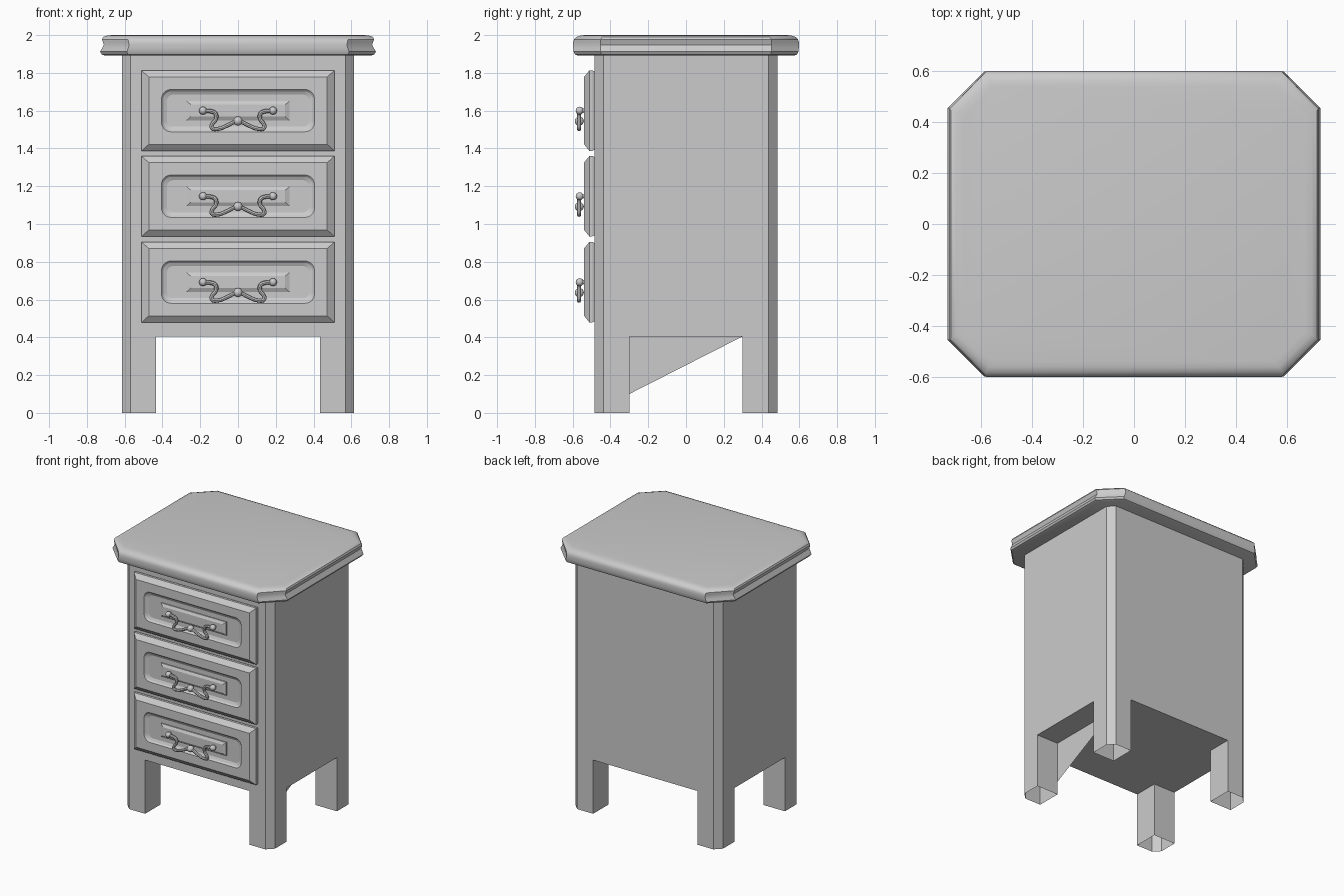
import bpy, bmesh, math
from mathutils import Vector

if "Cube" in bpy.data.objects:
    bpy.data.objects.remove(bpy.data.objects["Cube"])


def finish(bm, name, smooth=False):
    bmesh.ops.remove_doubles(bm, verts=bm.verts, dist=1e-5)
    bmesh.ops.recalc_face_normals(bm, faces=bm.faces)
    me = bpy.data.meshes.new(name)
    bm.to_mesh(me)
    bm.free()
    ob = bpy.data.objects.new(name, me)
    bpy.context.collection.objects.link(ob)
    if smooth:
        smooth_object(ob)
    return ob


def smooth_object(ob):
    bpy.ops.object.select_all(action='DESELECT')
    ob.select_set(True)
    bpy.context.view_layer.objects.active = ob
    bpy.ops.object.shade_smooth_by_angle(angle=math.radians(35))


def loft(bm, loops, start=False, end=False):
    """Bridge point loops of equal length; optionally cap the ends."""
    rings = [[bm.verts.new(p) for p in lp] for lp in loops]
    for a, b in zip(rings, rings[1:]):
        for i in range(len(a)):
            j = (i + 1) % len(a)
            bm.faces.new((a[i], a[j], b[j], b[i]))
    if start:
        bm.faces.new(rings[0])
    if end:
        bm.faces.new(rings[-1])
    return rings


def octagon(x, y, cx, cy, z):
    return [(x, cy - y, z), (x, y - cy, z), (x - cx, y, z), (cx - x, y, z),
            (-x, y - cy, z), (-x, cy - y, z), (cx - x, -y, z), (x - cx, -y, z)]


def rect(hw, hh, y, zc):
    return [(hw, y, zc + hh), (-hw, y, zc + hh), (-hw, y, zc - hh), (hw, y, zc - hh)]


def round_rect(hw, hh, r, y, zc, n=6):
    pts = []
    for k, (sx, sz) in enumerate([(1, 1), (-1, 1), (-1, -1), (1, -1)]):
        for i in range(n + 1):
            t = math.pi / 2 * (k + i / n)
            pts.append((sx * (hw - r) + r * math.cos(t), y, zc + sz * (hh - r) + r * math.sin(t)))
    return pts


# Cabinet body with four hollow legs
X, Y, C, A, B, H = 0.615, 0.485, 0.047, 0.435, 0.30, 0.405
bm = bmesh.new()
loft(bm, [octagon(X, Y, C, C, H), octagon(X, Y, C, C, 1.895)])
for sx in (1, -1):
    for sy in (1, -1):
        leg = [(X, Y - C), (X - C, Y), (A, Y), (A, B), (X, B)]
        loft(bm, [[(sx * x, sy * y, z) for x, y in leg] for z in (0, H)])
under = [(A, -Y), (A, -B), (X, -B), (X, B), (A, B), (A, Y),
         (-A, Y), (-A, B), (-X, B), (-X, -B), (-A, -B), (-A, -Y)]
bm.faces.new([bm.verts.new((x, y, H)) for x, y in under])
finish(bm, "cabinet_body")

# Triangular brace inside the right side opening
bm = bmesh.new()
bm.faces.new([bm.verts.new(p) for p in ((A, -B, 0.1), (A, B, H), (A, -B, H))])
finish(bm, "side_brace")

# Moulded table top
profile = [(1.892, 0.705, 0.575), (1.898, 0.722, 0.588), (1.912, 0.73, 0.595), (1.93, 0.72, 0.597),
           (1.948, 0.71, 0.598), (1.965, 0.716, 0.597), (1.978, 0.721, 0.592),
           (1.99, 0.715, 0.58), (1.997, 0.695, 0.56), (2.0, 0.668, 0.537)]
bm = bmesh.new()
loft(bm, [octagon(x, y, x - 0.59 + (0.735 - x) * 0.55, y - 0.455 + (0.6 - y) * 0.55, z)
          for z, x, y in profile], True, True)
finish(bm, "table_top", True)


def drawer(i, zc):
    # Bevelled front with a rounded recess
    bm = bmesh.new()
    outer = loft(bm, [rect(0.505, 0.207, -0.484, zc), rect(0.51, 0.2125, -0.495, zc),
                      rect(0.51, 0.2125, -0.512, zc), rect(0.472, 0.178, -0.54, zc)])[-1]
    inner = loft(bm, [round_rect(0.405, 0.112, 0.05, -0.54, zc),
                      round_rect(0.395, 0.102, 0.042, -0.53, zc),
                      round_rect(0.375, 0.085, 0.03, -0.522, zc)], False, True)[0]
    n = len(inner) // 4
    for k in range(4):
        arc = inner[k * n:(k + 1) * n]
        for a, b in zip(arc, arc[1:]):
            bm.faces.new((outer[k], a, b))
        j = (k + 1) % 4
        bm.faces.new((outer[k], arc[-1], inner[j * n], outer[j]))
    finish(bm, f"drawer_front_{i}")

    # Raised handle plate
    bm = bmesh.new()
    loft(bm, [rect(0.272, 0.051, -0.522, zc), rect(0.272, 0.051, -0.53, zc),
              rect(0.25, 0.032, -0.54, zc)], False, True)
    finish(bm, f"handle_plate_{i}")

    # Mounting posts, knobs and centre bead
    bm = bmesh.new()
    for x, dz, y, r in ((-0.185, 0, -0.563, 0.021), (0.185, 0, -0.563, 0.021), (0, -0.055, -0.565, 0.024)):
        g = bmesh.ops.create_uvsphere(bm, u_segments=16, v_segments=10, radius=r)
        bmesh.ops.translate(bm, verts=g['verts'], vec=Vector((x, y, zc + dz)))
        if dz == 0:
            ring = [(math.cos(t * math.pi / 6), math.sin(t * math.pi / 6)) for t in range(12)]
            loft(bm, [[(x + q * c, yy, zc + q * s) for c, s in ring]
                      for yy, q in ((-0.535, 0.014), (-0.545, 0.01), (-0.555, 0.01))])
    finish(bm, f"handle_knobs_{i}", True)

    # Swan-neck bail
    half = [(0.18, 0), (0.14, -0.004), (0.12, -0.014), (0.117, -0.045), (0.137, -0.072),
            (0.138, -0.092), (0.105, -0.096), (0.06, -0.08), (0.02, -0.06)]
    path = [(-x, z) for x, z in half] + [(0, -0.055)] + half[::-1]
    cu = bpy.data.curves.new(f"handle_bail_{i}", 'CURVE')
    cu.dimensions = '3D'
    cu.bevel_depth = 0.011
    cu.bevel_resolution = 2
    cu.resolution_u = 4
    sp = cu.splines.new('BEZIER')
    sp.bezier_points.add(len(path) - 1)
    for p, (x, z) in zip(sp.bezier_points, path):
        p.co = (x, -0.566, zc + z)
        p.handle_left_type = p.handle_right_type = 'AUTO'
    ob = bpy.data.objects.new(f"handle_bail_{i}", cu)
    bpy.context.collection.objects.link(ob)
    bpy.ops.object.select_all(action='DESELECT')
    ob.select_set(True)
    bpy.context.view_layer.objects.active = ob
    bpy.ops.object.convert(target='MESH')
    smooth_object(bpy.context.view_layer.objects.active)


for i, zc in enumerate((1.60, 1.147, 0.692)):
    drawer(i + 1, zc)
